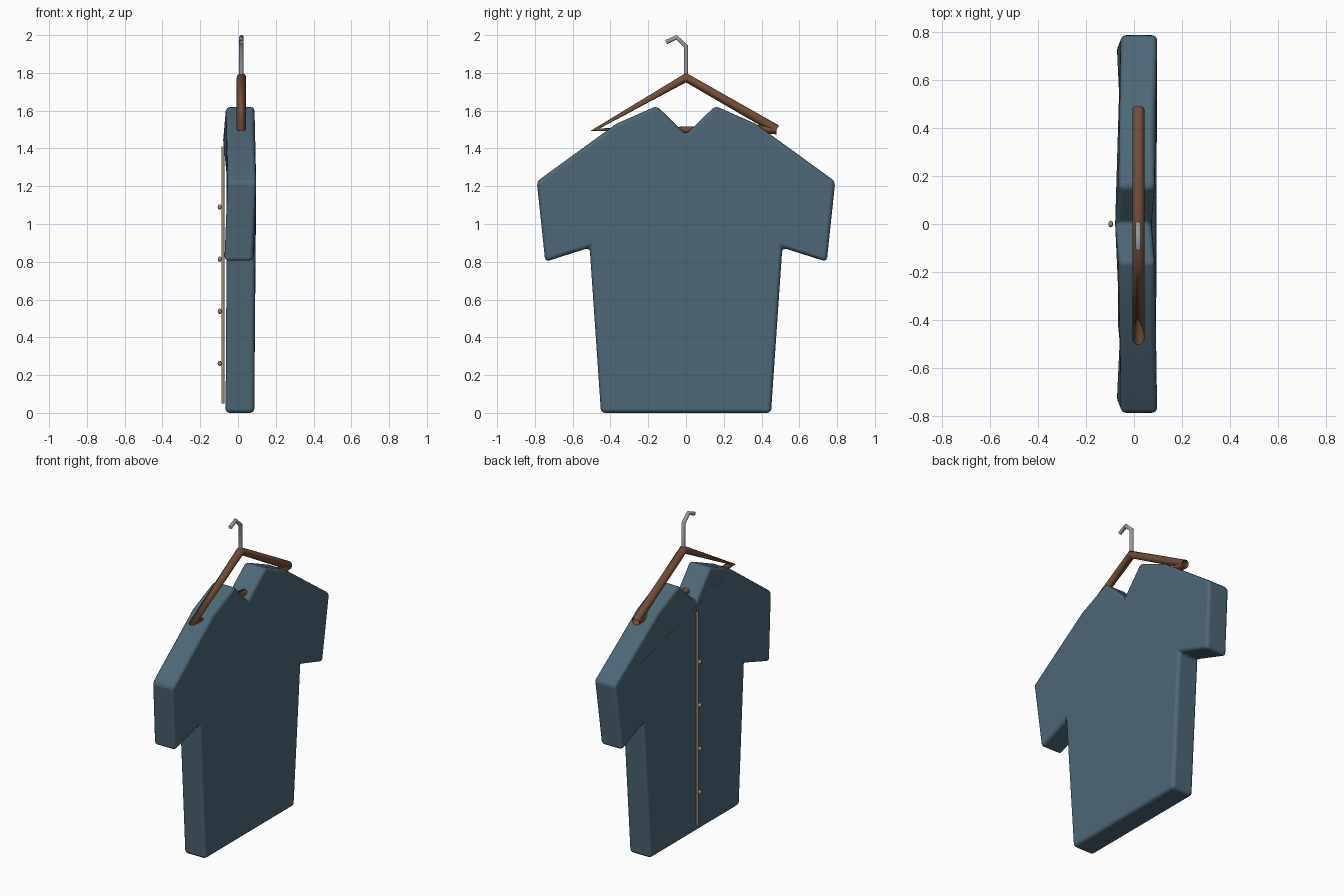
import bpy
import bmesh
from math import radians

if "Cube" in bpy.data.objects:
    bpy.data.objects.remove(bpy.data.objects["Cube"])


def material(name, color, roughness=0.8):
    m = bpy.data.materials.new(name)
    m.use_nodes = True
    m.diffuse_color = (*color, 1)
    shader = m.node_tree.nodes["Principled BSDF"]
    shader.inputs["Base Color"].default_value = (*color, 1)
    shader.inputs["Roughness"].default_value = roughness
    return m


cloth = material("slate blue cloth", (0.075, 0.135, 0.18))
wood = material("brown wood", (0.17, 0.075, 0.04))
metal = material("grey metal", (0.32, 0.33, 0.34))
trim = material("beige trim", (0.36, 0.28, 0.2))


def link(name, data, mat):
    obj = bpy.data.objects.new(name, data)
    bpy.context.collection.objects.link(obj)
    data.materials.append(mat)
    return obj


def tube(name, points, radius, mat):
    """Open-ended round tube through the points."""
    curve = bpy.data.curves.new(name, "CURVE")
    curve.dimensions = "3D"
    curve.bevel_depth = radius
    curve.bevel_resolution = 4
    spline = curve.splines.new("POLY")
    spline.points.add(len(points) - 1)
    for p, co in zip(spline.points, points):
        p.co = (*co, 1)
    return link(name, curve, mat)


def smooth(obj, angle=40):
    bpy.ops.object.select_all(action="DESELECT")
    obj.select_set(True)
    bpy.context.view_layer.objects.active = obj
    bpy.ops.object.shade_smooth_by_angle(angle=radians(angle))


# Shirt: half outline (y, z, sideways drift), mirrored and extruded along x
half = [(0.45, 0.0, 0.01), (0.51, 0.875, 0.015), (0.745, 0.8, 0.003),
        (0.79, 1.225, 0.022), (0.37, 1.53, 0.01), (0.155, 1.625, 0.013)]
neck = [(0.0, 1.475, 0.0)]
outline = half + neck + [(-y, z, d) for y, z, d in reversed(half)]
thickness = 0.152

bm = bmesh.new()
face = bm.faces.new([bm.verts.new((d - thickness / 2, y, z)) for y, z, d in outline])
extruded = bmesh.ops.extrude_face_region(bm, geom=[face])["geom"]
bmesh.ops.translate(bm, vec=(thickness, 0, 0),
                    verts=[v for v in extruded if isinstance(v, bmesh.types.BMVert)])
bmesh.ops.recalc_face_normals(bm, faces=bm.faces)
mesh = bpy.data.meshes.new("shirt")
bm.to_mesh(mesh)
bm.free()
shirt = link("shirt", mesh, cloth)
smooth(shirt)
bevel = shirt.modifiers.new("soft edges", "BEVEL")
bevel.width = 0.022
bevel.segments = 3
bevel.limit_method = "ANGLE"
bevel.angle_limit = radians(25)
bevel.harden_normals = True

# Hanger: one bent rod, with a wire hook on top
hx = 0.018
tube("hanger_frame", [(hx, 0.48, 1.5), (hx, 0, 1.775), (hx, -0.48, 1.5), (hx, 0.48, 1.5)],
     0.025, wood)
tube("hanger_hook", [(hx, 0, 1.78), (hx, 0, 1.94), (hx, -0.05, 1.988), (hx, -0.105, 1.963)],
     0.012, metal)

# Button strip and buttons
tube("button_strip", [(-0.08, 0, 0.05), (-0.08, 0, 1.41)], 0.008, trim)
for i in range(4):
    bpy.ops.mesh.primitive_uv_sphere_add(segments=16, ring_count=8, radius=0.014,
                                         location=(-0.097, 0, 0.262 + 0.276 * i))
    button = bpy.context.object
    button.name = f"button_{i + 1}"
    button.scale.x = 0.75
    button.data.materials.append(trim)
    smooth(button)
